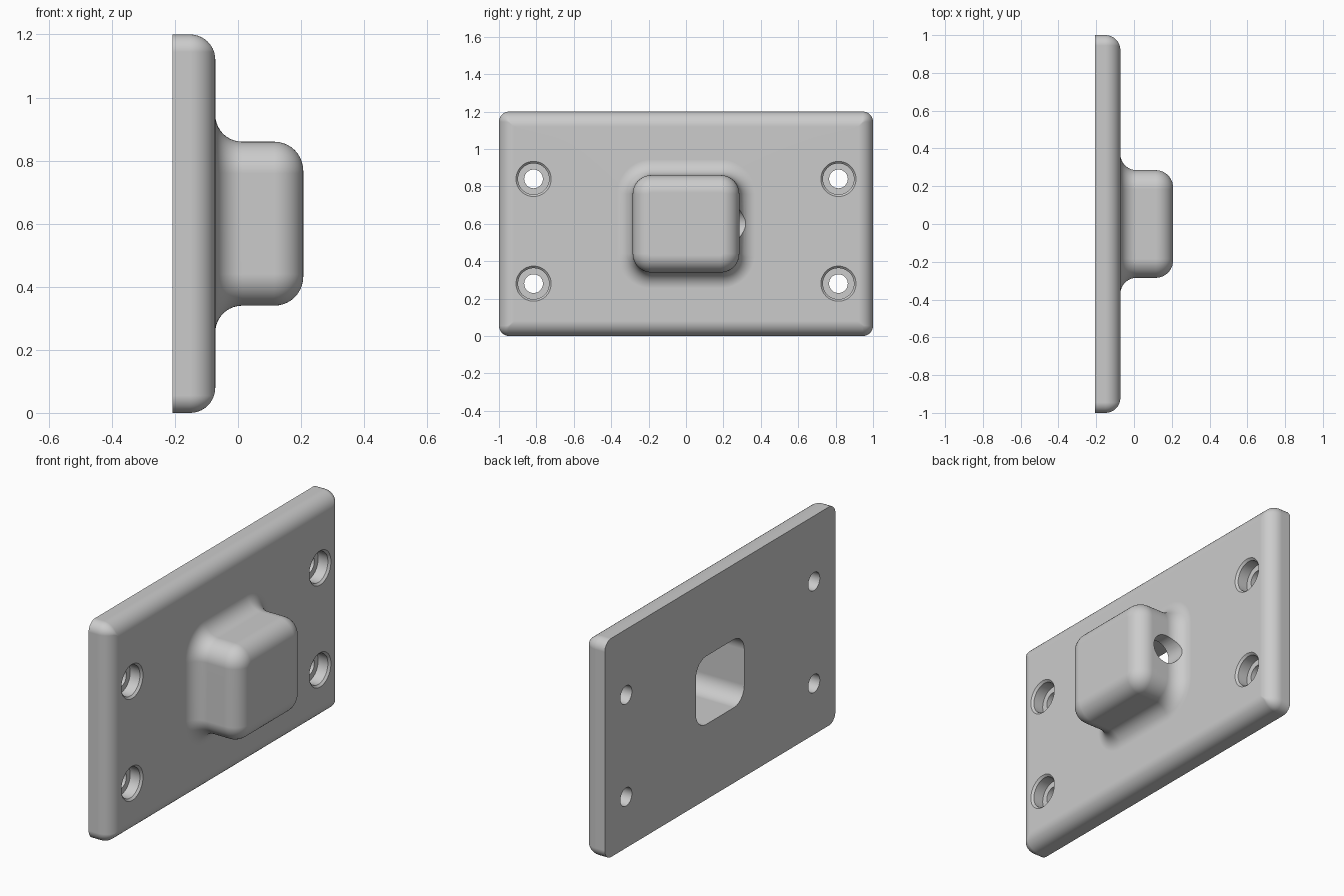
import bpy, bmesh
from math import sin, cos, pi, tau

if "Cube" in bpy.data.objects:
    bpy.data.objects.remove(bpy.data.objects["Cube"], do_unlink=True)

MID = 0.6                                    # height of the plate centre
BACK, FACE, TIP = -0.207, -0.072, 0.207      # depth levels along x


def rounded_rect(x, half_y, half_z, radius, steps=12):
    """Rounded rectangle in the plane at depth x."""
    radius = max(radius, 0.004)
    points = []
    for quarter, (sy, sz) in enumerate([(1, 1), (-1, 1), (-1, -1), (1, -1)]):
        for i in range(steps + 1):
            a = (quarter + i / steps) * pi / 2
            points.append((x, sy * (half_y - radius) + radius * cos(a),
                           MID + sz * (half_z - radius) + radius * sin(a)))
    return points


def circle_x(x, cy, cz, radius, n=48):
    return [(x, cy + radius * cos(tau * i / n), cz + radius * sin(tau * i / n)) for i in range(n)]


def circle_y(y, cx, cz, radius, n=64):
    return [(cx + radius * cos(tau * i / n), y, cz + radius * sin(tau * i / n)) for i in range(n)]


def loft(bm, rings):
    """Closed solid through a chain of equal rings, capped at both ends."""
    loops = [[bm.verts.new(p) for p in ring] for ring in rings]
    for a, b in zip(loops, loops[1:]):
        for i in range(len(a)):
            j = (i + 1) % len(a)
            bm.faces.new((a[i], a[j], b[j], b[i]))
    bm.faces.new(loops[0])
    bm.faces.new(loops[-1])


def make_object(name, bm):
    bmesh.ops.recalc_face_normals(bm, faces=bm.faces)
    mesh = bpy.data.meshes.new(name)
    bm.to_mesh(mesh)
    bm.free()
    obj = bpy.data.objects.new(name, mesh)
    bpy.context.collection.objects.link(obj)
    return obj


def arc(steps=10):
    return [(sin(i / steps * pi / 2), cos(i / steps * pi / 2)) for i in range(steps + 1)]


# Hollow pocket, from its floor back to the opening
rings = []
pocket_y, pocket_z, pocket_r, floor_r, floor_x = 0.21, 0.187, 0.09, 0.04, 0.13
for s, c in arc():
    inset = floor_r * (1 - s)
    rings.append(rounded_rect(floor_x - floor_r * (1 - c), pocket_y - inset,
                              pocket_z - inset, pocket_r - inset))
rings.append(rounded_rect(BACK, pocket_y, pocket_z, pocket_r))

# Plate rim with rounded front edge
edge, corner = 0.08, 0.055
rings.append(rounded_rect(BACK, 1, MID, corner))
for s, c in arc():
    inset = edge * (1 - c)
    rings.append(rounded_rect(FACE - edge * (1 - s), 1 - inset, MID - inset, corner - inset))

# Raised housing: concave fillet at the base, rounded outer edge
house_y, house_z, house_r, fillet, nose = 0.285, 0.26, 0.1, 0.085, 0.092
for s, c in arc():
    out = fillet * (1 - s)
    rings.append(rounded_rect(FACE + fillet * (1 - c), house_y + out, house_z + out, house_r + out))
for s, c in arc():
    inset = nose * (1 - c)
    rings.append(rounded_rect(TIP - nose * (1 - s), house_y - inset, house_z - inset,
                              house_r - inset))

bm = bmesh.new()
loft(bm, rings)
plate = make_object("mounting_plate", bm)

# Cutters: four counterbored screw holes and one side opening
bm = bmesh.new()
for y in (-0.815, 0.815):
    for z in (0.28, 0.84):
        steps = [(BACK - 0.05, 0.05), (FACE - 0.07, 0.05), (FACE - 0.07, 0.083),
                 (FACE - 0.011, 0.083), (FACE, 0.094), (FACE + 0.05, 0.094)]
        loft(bm, [circle_x(x, y, z, r) for x, r in steps])
loft(bm, [circle_y(y, 0.025, MID, 0.08) for y in (0.1, 0.6)])
cutter = make_object("hole_cutter", bm)
cutter.hide_render = True

cut = plate.modifiers.new("holes", 'BOOLEAN')
cut.operation = 'DIFFERENCE'
cut.solver = 'EXACT'
cut.object = cutter
bpy.ops.object.select_all(action='DESELECT')
bpy.context.view_layer.objects.active = plate
plate.select_set(True)
bpy.ops.object.modifier_apply(modifier=cut.name)
bpy.data.objects.remove(cutter, do_unlink=True)

# Smooth shading with flat faces kept flat
bpy.ops.object.shade_smooth_by_angle(angle=pi / 6)
weighted = plate.modifiers.new("flat_faces", 'WEIGHTED_NORMAL')
weighted.keep_sharp = True

# Plain grey finish
grey = bpy.data.materials.new("grey")
grey.use_nodes = True
colour = (0.6, 0.6, 0.6, 1)
grey.diffuse_color = colour
grey.node_tree.nodes["Principled BSDF"].inputs["Base Color"].default_value = colour
plate.data.materials.clear()
plate.data.materials.append(grey)
